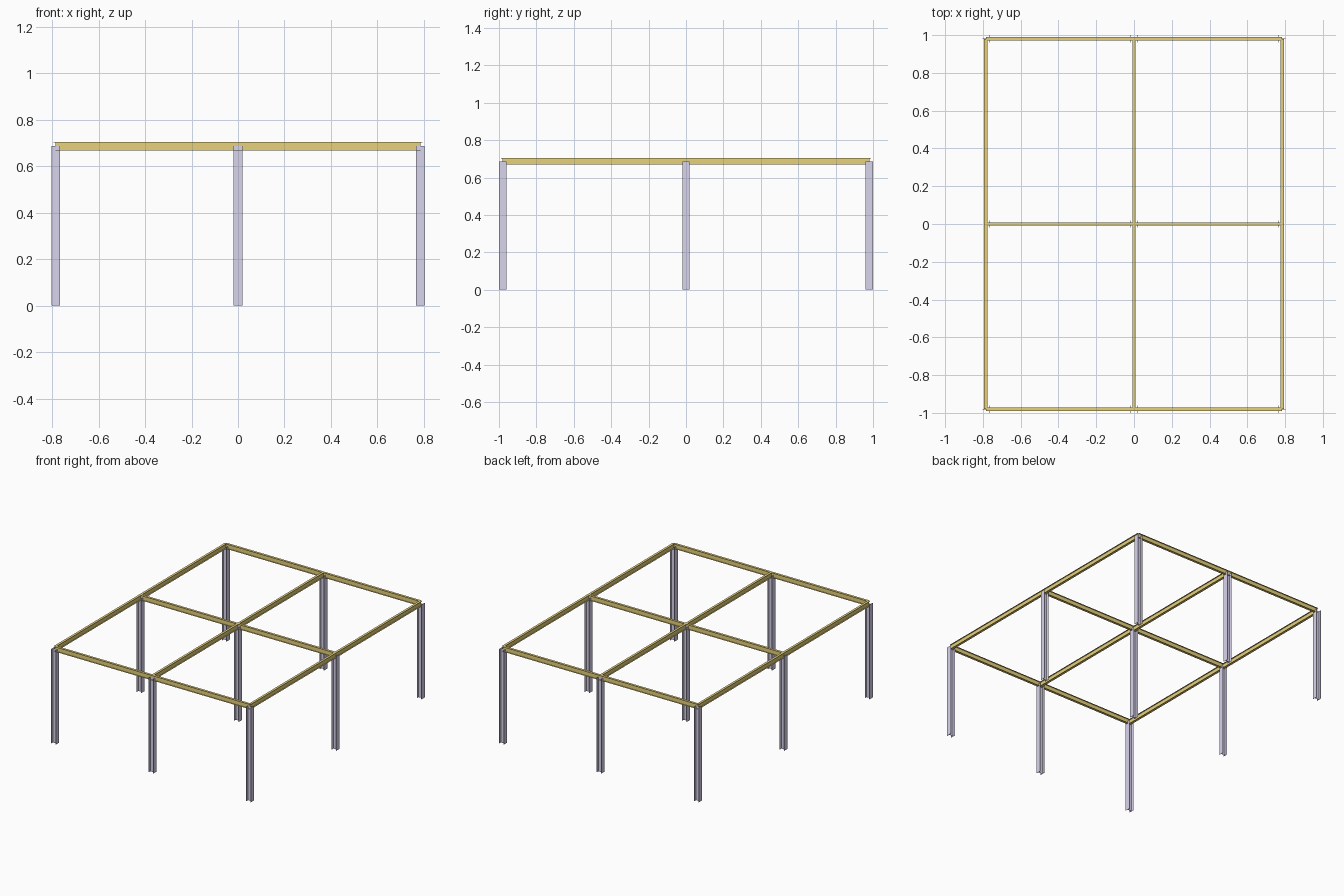
import bpy, bmesh
from mathutils import Matrix, Vector

if "Cube" in bpy.data.objects:
    bpy.data.objects.remove(bpy.data.objects["Cube"])

S = 2 / 10.2                      # metres to model units
XS = [-4 * S, 0, 4 * S]
YS = [-5 * S, 0, 5 * S]
H = 3.5 * S


def material(name, colour):
    m = bpy.data.materials.new(name)
    m.diffuse_color = colour
    m.use_nodes = True
    m.node_tree.nodes["Principled BSDF"].inputs["Base Color"].default_value = m.diffuse_color
    return m


def i_profile(depth, width, web, flange):
    """I-section outline: depth along the first axis, flange width along the second."""
    d, w, t = depth * S / 2, width * S / 2, web * S / 2
    f = d - flange * S
    q = [(d, w), (f, w), (f, t)]
    half = q + [(-a, b) for a, b in reversed(q)]
    return half + [(a, -b) for a, b in reversed(half)]


def member(name, profile, start, end, depth_axis, mat):
    """Extrude an I-section from start to end."""
    start, end = Vector(start), Vector(end)
    along = (end - start).normalized()
    u = Vector(depth_axis)
    v = along.cross(u)
    bm = bmesh.new()
    face = bm.faces.new([bm.verts.new(start + u * a + v * b) for a, b in profile])
    ext = bmesh.ops.extrude_face_region(bm, geom=[face], use_keep_orig=True)
    verts = [g for g in ext["geom"] if isinstance(g, bmesh.types.BMVert)]
    bmesh.ops.translate(bm, verts=verts, vec=end - start)
    bmesh.ops.recalc_face_normals(bm, faces=bm.faces)
    mesh = bpy.data.meshes.new(name)
    bm.to_mesh(mesh)
    bm.free()
    mesh.materials.append(mat)
    bpy.context.collection.objects.link(bpy.data.objects.new(name, mesh))


lilac = material("column_lilac", (0.70, 0.66, 0.84, 1))
gold = material("beam_gold", (0.80, 0.64, 0.20, 1))
column_profile = i_profile(0.19, 0.20, 0.0065, 0.010)
beam_profile = i_profile(0.18, 0.091, 0.0053, 0.008)

# Nine wide-flange columns, flanges facing left and right
for x in XS:
    for y in YS:
        member("column", column_profile, (x, y, 0), (x, y, H), (1, 0, 0), lilac)

# Beams spanning each bay, centred on the column tops
for i in range(2):
    for y in YS:
        member("cross_beam", beam_profile, (XS[i], y, H), (XS[i + 1], y, H), (0, 0, 1), gold)
    for x in XS:
        member("long_beam", beam_profile, (x, YS[i], H), (x, YS[i + 1], H), (0, 0, 1), gold)
